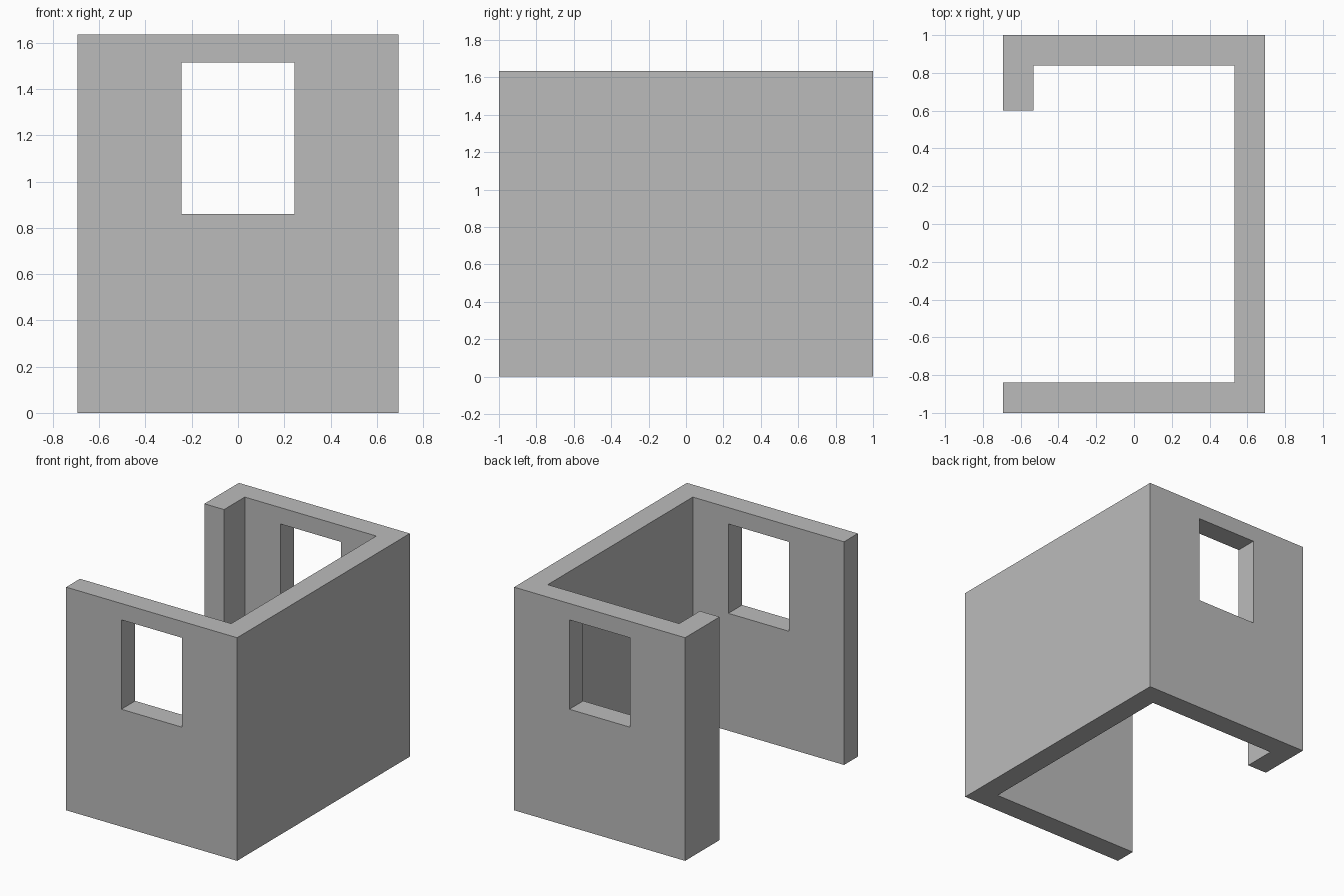
import bpy
import bmesh

HALF_X, HALF_Y, HEIGHT, WALL = 0.693, 1.0, 1.635, 0.16
RETURN_Y = 0.60                      # where the short return wall ends
WIN_HALF, WIN_LOW, WIN_HIGH = 0.245, 0.86, 1.515

default = bpy.data.objects.get("Cube")
if default:
    bpy.data.objects.remove(default, do_unlink=True)

grey = bpy.data.materials.new("plain grey")
grey.use_nodes = True
grey.diffuse_color = (0.5, 0.5, 0.5, 1)
grey.node_tree.nodes["Principled BSDF"].inputs["Base Color"].default_value = (0.5, 0.5, 0.5, 1)


def prism(name, outline, low, high):
    """Extrude a floor outline upward into a solid."""
    bm = bmesh.new()
    base = bm.faces.new([bm.verts.new((x, y, low)) for x, y in outline])
    top = bmesh.ops.extrude_face_region(bm, geom=[base])["geom"]
    bmesh.ops.translate(bm, vec=(0, 0, high - low),
                        verts=[v for v in top if isinstance(v, bmesh.types.BMVert)])
    bmesh.ops.recalc_face_normals(bm, faces=bm.faces)
    mesh = bpy.data.meshes.new(name)
    bm.to_mesh(mesh)
    bm.free()
    mesh.materials.append(grey)
    obj = bpy.data.objects.new(name, mesh)
    bpy.context.collection.objects.link(obj)
    return obj


# Walls: front, left and back runs plus a short return at the open side
inner_x, inner_y = HALF_X - WALL, HALF_Y - WALL
walls = prism("room_walls", [
    (-HALF_X, -HALF_Y), (HALF_X, -HALF_Y), (HALF_X, HALF_Y), (-HALF_X, HALF_Y),
    (-HALF_X, RETURN_Y), (-inner_x, RETURN_Y), (-inner_x, inner_y),
    (inner_x, inner_y), (inner_x, -inner_y), (-HALF_X, -inner_y)], 0, HEIGHT)

# Window openings through the front and back walls
reach = HALF_Y + 0.1
cutter = prism("window_cutter", [
    (-WIN_HALF, -reach), (WIN_HALF, -reach), (WIN_HALF, reach), (-WIN_HALF, reach)],
    WIN_LOW, WIN_HIGH)
cut = walls.modifiers.new("window_openings", "BOOLEAN")
cut.operation = "DIFFERENCE"
cut.solver = "EXACT"
cut.object = cutter

# Apply the cut and drop the helper
bpy.context.view_layer.objects.active = walls
walls.select_set(True)
bpy.ops.object.modifier_apply(modifier=cut.name)
bpy.data.objects.remove(cutter, do_unlink=True)
